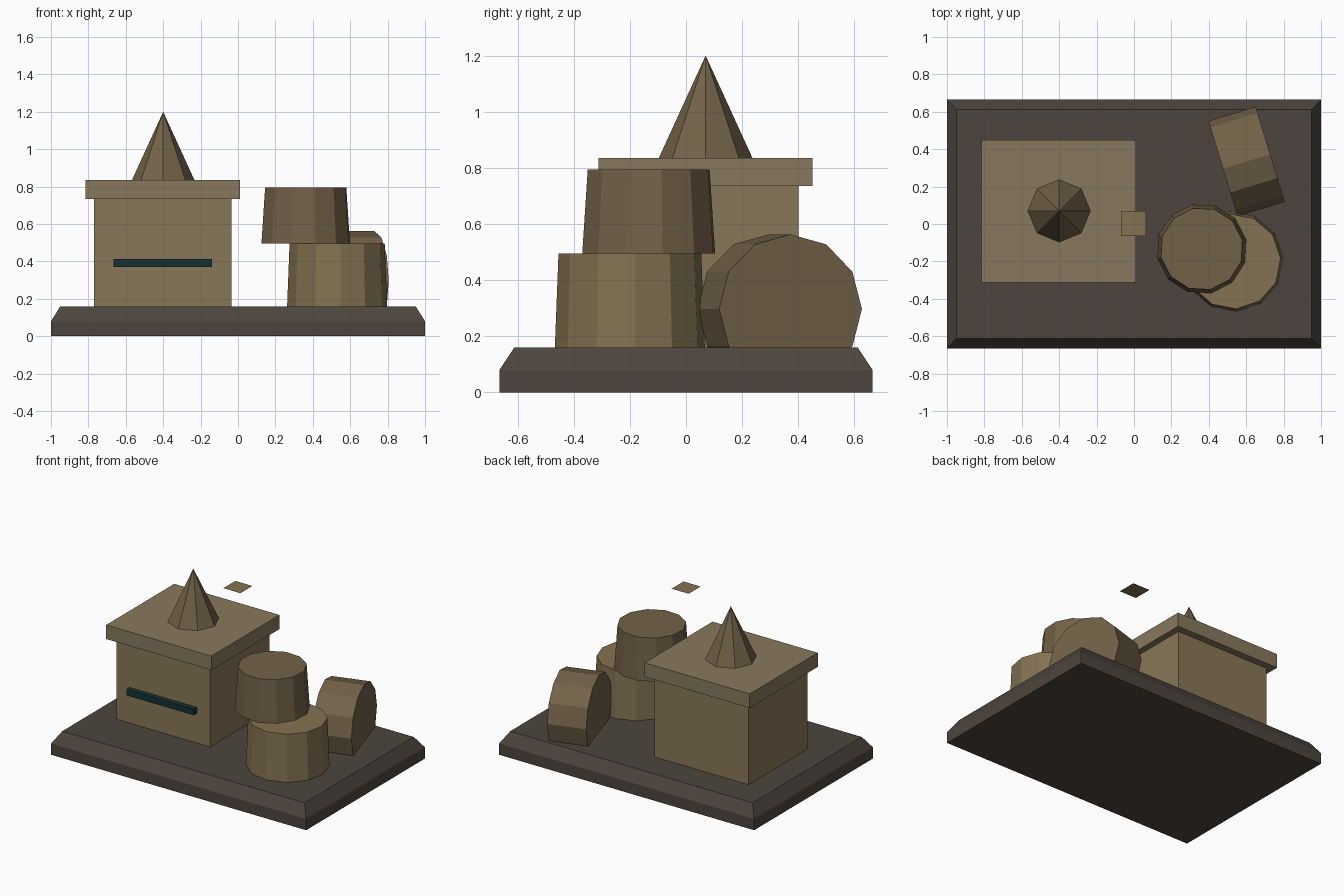
import bpy, bmesh
from math import radians
from mathutils import Matrix, Vector

if "Cube" in bpy.data.objects:
    bpy.data.objects.remove(bpy.data.objects["Cube"])


def material(name, rgb):
    m = bpy.data.materials.new(name)
    m.diffuse_color = (*rgb, 1)
    m.use_nodes = True
    m.node_tree.nodes["Principled BSDF"].inputs["Base Color"].default_value = m.diffuse_color
    return m


STONE = material("dark_stone", (0.075, 0.06, 0.047))
PLASTER = material("tan_plaster", (0.25, 0.185, 0.095))
ROOF = material("roof_tan", (0.25, 0.19, 0.11))
WOOD = material("wood", (0.17, 0.122, 0.065))
LIGHT_WOOD = material("light_wood", (0.23, 0.17, 0.085))
TEAL = material("dark_teal", (0.008, 0.03, 0.03))


def finish(name, bm, mat):
    me = bpy.data.meshes.new(name)
    bm.to_mesh(me)
    bm.free()
    ob = bpy.data.objects.new(name, me)
    me.materials.append(mat)
    bpy.context.collection.objects.link(ob)
    return ob


def box(name, lo, hi, mat):
    lo, hi = Vector(lo), Vector(hi)
    bm = bmesh.new()
    mtx = Matrix.Translation((lo + hi) / 2) @ Matrix.Diagonal((*(hi - lo), 1))
    bmesh.ops.create_cube(bm, size=1, matrix=mtx)
    return finish(name, bm, mat)


def drum(name, sides, r1, r2, depth, mat, mtx):
    bm = bmesh.new()
    bmesh.ops.create_cone(bm, cap_ends=True, segments=sides, radius1=r1,
                          radius2=r2, depth=depth, matrix=mtx)
    bmesh.ops.remove_doubles(bm, verts=bm.verts, dist=1e-5)
    return finish(name, bm, mat)


def upright(x, y, z0, z1, turn=0):
    return Matrix.Translation((x, y, (z0 + z1) / 2)) @ Matrix.Rotation(radians(turn), 4, 'Z')


# Base slab with sloped upper rim
bm = bmesh.new()
rings = [[bm.verts.new((sx * x, sy * y, z))
          for sx, sy in ((-1, -1), (1, -1), (1, 1), (-1, 1))]
         for x, y, z in ((1, 0.665, 0), (1, 0.665, 0.08), (0.95, 0.612, 0.16))]
for a, b in zip(rings, rings[1:]):
    for i in range(4):
        j = (i + 1) % 4
        bm.faces.new((a[i], a[j], b[j], b[i]))
bm.faces.new(rings[0][::-1])
bm.faces.new(rings[-1])
finish("base_slab", bm, STONE)

# Hut with overhanging flat roof, spire and front slot
box("hut_body", (-0.77, -0.262, 0.16), (-0.035, 0.40, 0.735), PLASTER)
box("hut_roof", (-0.815, -0.312, 0.735), (0.01, 0.45, 0.835), ROOF)
drum("roof_spire", 8, 0.167, 0, 0.365, WOOD, upright(-0.4, 0.07, 0.835, 1.2))
box("front_slot", (-0.665, -0.298, 0.37), (-0.14, -0.25, 0.413), TEAL)

# Two stacked tapered barrels
drum("lower_barrel", 12, 0.268, 0.255, 0.335, LIGHT_WOOD, upright(0.53, -0.2, 0.16, 0.495, 4))
drum("upper_barrel", 12, 0.242, 0.222, 0.3, WOOD, upright(0.362, -0.133, 0.495, 0.795, 12))

# Barrel lying on its side, partly sunk into the base
drum("lying_barrel", 12, 0.266, 0.266, 0.264, WOOD,
     Matrix.Translation((0.602, 0.334, 0.297)) @ Matrix.Rotation(radians(17), 4, 'Z')
     @ Matrix.Rotation(radians(90), 4, 'Y'))

# Small floating flat panel above the centre
bm = bmesh.new()
bmesh.ops.create_grid(bm, x_segments=1, y_segments=1, size=0.067,
                      matrix=Matrix.Translation((-0.003, 0.003, 1.2)))
finish("floating_panel", bm, LIGHT_WOOD)
